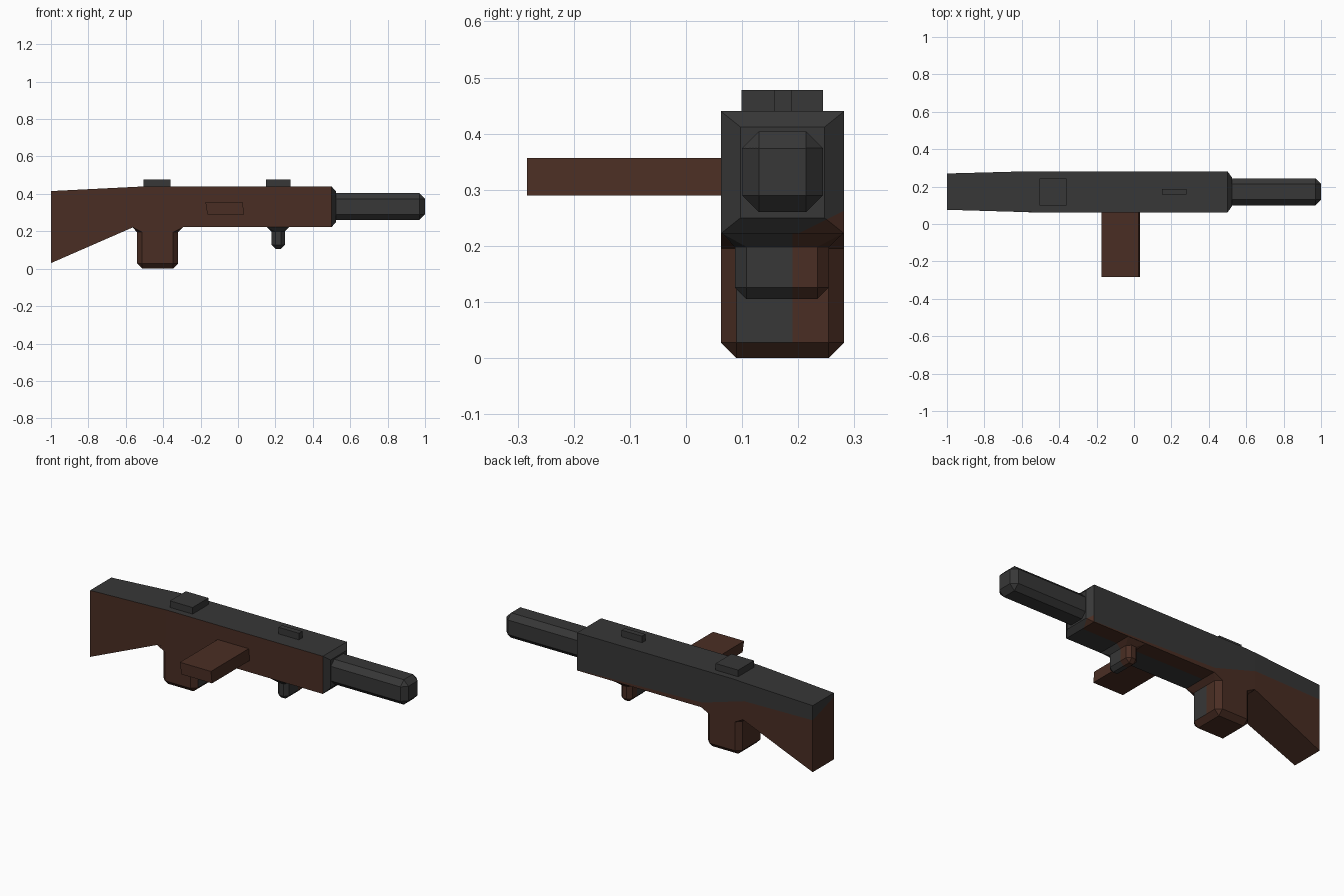
import bpy, bmesh
from mathutils import Vector

if "Cube" in bpy.data.objects:
    bpy.data.objects.remove(bpy.data.objects["Cube"])


def material(name, rgb):
    m = bpy.data.materials.new(name)
    m.diffuse_color = (*rgb, 1)
    m.use_nodes = True
    m.node_tree.nodes["Principled BSDF"].inputs["Base Color"].default_value = m.diffuse_color
    return m


MATS = [material("dark_steel", (0.038, 0.038, 0.038)),
        material("brown_wood", (0.068, 0.027, 0.017))]
STEEL, WOOD = 0, 1
SPLIT_Y = 0.19


def finish(bm, name, rule):
    """Colour faces by rule(centre, normal) and make the object."""
    bmesh.ops.recalc_face_normals(bm, faces=bm.faces[:])
    bm.normal_update()
    for f in bm.faces:
        f.material_index = rule(f.calc_center_median(), f.normal)
    me = bpy.data.meshes.new(name)
    bm.to_mesh(me)
    bm.free()
    for m in MATS:
        me.materials.append(m)
    ob = bpy.data.objects.new(name, me)
    bpy.context.collection.objects.link(ob)
    return ob


def cut(bm, co, no, test=lambda f: True):
    """Split the chosen faces along a plane."""
    faces = [f for f in bm.faces if test(f)]
    geom = {g for f in faces for g in (f, *f.edges, *f.verts)}
    bmesh.ops.bisect_plane(bm, geom=list(geom), plane_co=co, plane_no=no, dist=1e-5)


def box(x, y, z, bevel=0):
    bm = bmesh.new()
    bmesh.ops.create_cube(bm, size=1)
    for v in bm.verts:
        v.co = Vector([r[0] + (c + 0.5) * (r[1] - r[0]) for c, r in zip(v.co, (x, y, z))])
    if bevel:
        bmesh.ops.bevel(bm, geom=bm.edges[:], offset=bevel, segments=1,
                        profile=0.5, affect='EDGES')
    return bm


def hull(points):
    bm = bmesh.new()
    for p in points:
        bm.verts.new(p)
    bmesh.ops.convex_hull(bm, input=bm.verts[:])
    bmesh.ops.dissolve_limit(bm, angle_limit=0.01, verts=bm.verts[:], edges=bm.edges[:])
    return bm


def flat(i):
    return lambda c, n: i


# Body and stock: rectangular sections (x, y0, y1, z0, z1) joined along x
sections = [(-1, .076, .27, .03, .415), (-.56, .063, .282, .222, .437),
            (-.5, .062, .282, .222, .44), (.5, .062, .282, .222, .44),
            (.525, .097, .247, .25, .412)]
bm = bmesh.new()
rings = [[bm.verts.new((x, y, z)) for y, z in ((y0, z0), (y1, z0), (y1, z1), (y0, z1))]
         for x, y0, y1, z0, z1 in sections]
for a, b in zip(rings, rings[1:]):
    for i in range(4):
        j = (i + 1) % 4
        bm.faces.new((a[i], a[j], b[j], b[i]))
bm.faces.new(rings[0])
bm.faces.new(rings[-1])
bmesh.ops.recalc_face_normals(bm, faces=bm.faces[:])
bm.normal_update()

# Wavy wood edge along the back side, given as (x, z)
wave = [(.5, .226), (-.3, .25), (-.57, .33), (-1, .33)]


def wave_z(x):
    for (xa, za), (xb, zb) in zip(wave, wave[1:]):
        if x >= xb:
            return za + (x - xa) / (xb - xa) * (zb - za)
    return wave[-1][1]


def back(f):
    return f.normal.y > .9


for x in (-.3, -.57):
    cut(bm, (x, 0, 0), (1, 0, 0), back)
for (xa, za), (xb, zb) in zip(wave, wave[1:]):
    cut(bm, (xa, 0, za), (za - zb, 0, xb - xa),
        lambda f: back(f) and xb < f.calc_center_median().x < xa)
# Wood corner on the muzzle end, steel corner on the butt, split underside
nose = Vector((0, -.04, .08))
butt = Vector((0, .06, .19))
cut(bm, (.5, .2, .222), nose, lambda f: f.calc_center_median().x > .5)
cut(bm, (-1, .27, .33), butt, lambda f: f.normal.x < -.9)
cut(bm, (0, SPLIT_Y, 0), (0, 1, 0), lambda f: f.normal.z < -.9)


def body_rule(c, n):
    if c.x > .5:
        return WOOD if (c - Vector((.5, .2, .222))).dot(nose) < 0 else STEEL
    if n.x < -.9:
        return WOOD if (c - Vector((-1, .27, .33))).dot(butt) < 0 else STEEL
    if n.y < -.9:
        return WOOD
    if n.y > .9:
        return WOOD if c.z < wave_z(c.x) else STEEL
    if n.z > .5:
        return STEEL
    return WOOD if c.y > SPLIT_Y or c.x < -.5 else STEEL


finish(bm, "body_and_stock", body_rule)


# Grips: chamfered block plus a flared collar under the body
def grip(name, x, y, z, bevel, top_x, top_y, rule):
    collar = [(a, b, .223) for a in top_x for b in top_y]
    for sx, a in zip((1, -1), x):
        for sy, b in zip((1, -1), y):
            collar += [(a + sx * bevel, b, z[1]), (a, b + sy * bevel, z[1])]
    for suffix, bm in (("", box(x, y, (z[0], .3), bevel)), ("_collar", hull(collar))):
        cut(bm, (0, SPLIT_Y, 0), (0, 1, 0))
        finish(bm, name + suffix, rule)


grip("rear_grip", (-.54, -.32), (.062, .282), (0, .195), .028, (-.565, -.292), (.062, .282),
     lambda c, n: STEEL if n.x > .6 and n.y > -.3 and n.z > -.6 and c.y < SPLIT_Y
     and abs(n.y) < .3 else WOOD)
grip("front_grip", (.18, .25), (.087, .255), (.105, .198), .021, (.155, .275), (.063, .281),
     lambda c, n: WOOD if c.y > SPLIT_Y else STEEL)

# Barrel
finish(box((.45, 1), (.1, .244), (.26, .404), .03), "barrel", flat(STEEL))

# Sights
finish(box((-.505, -.36), (.099, .244), (.43, .478)), "rear_sight", flat(STEEL))
finish(box((.15, .28), (.157, .188), (.43, .478)), "front_sight", flat(STEEL))

# Side magazine, slightly skewed
finish(hull([(x, y, z) for y in (-.283, .1)
             for x, z in ((-.174, .357), (.025, .357), (.032, .29), (-.164, .29))]),
       "side_magazine", flat(WOOD))
